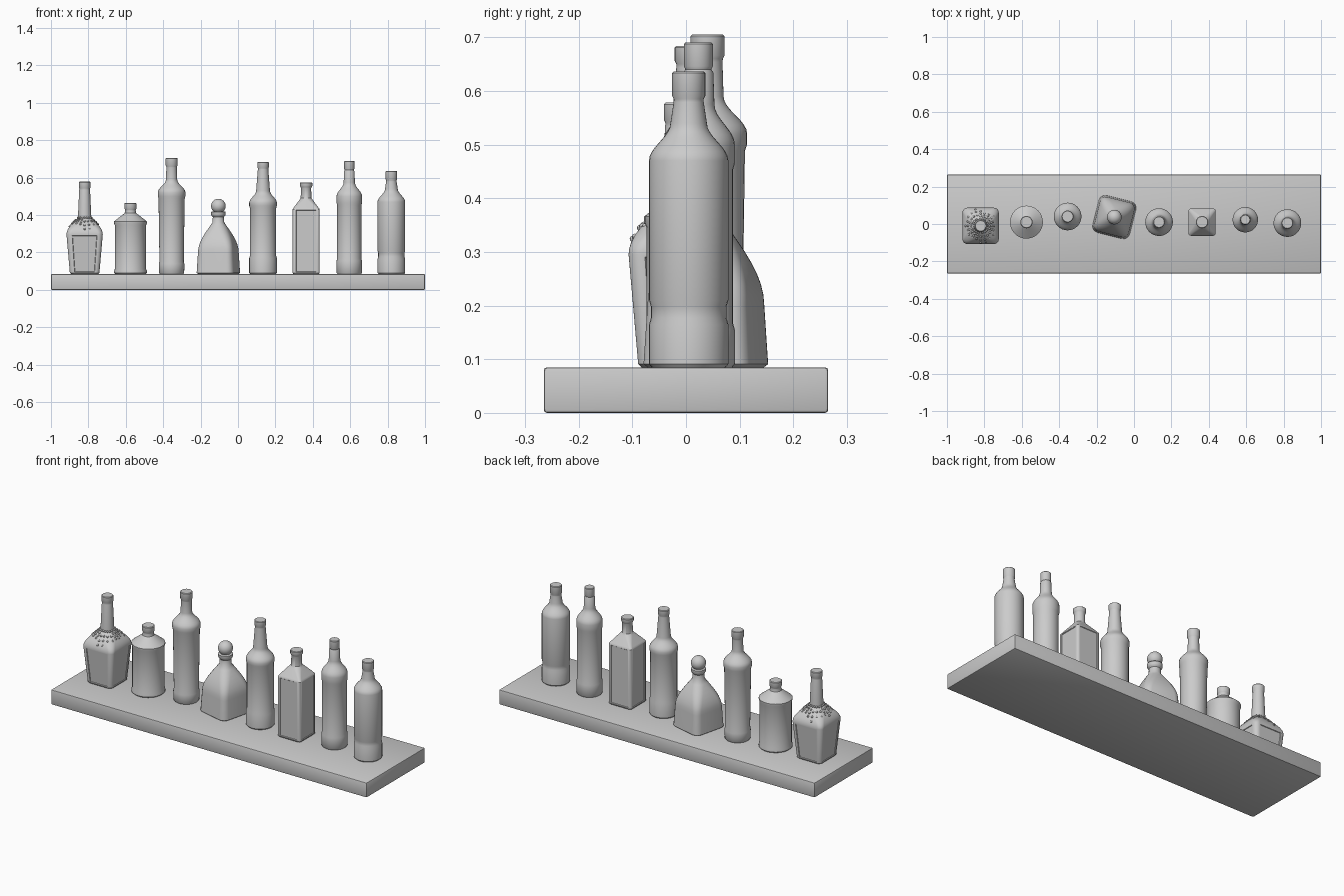
import bpy, bmesh, math, random
from mathutils import Vector

if "Cube" in bpy.data.objects:
    bpy.data.objects.remove(bpy.data.objects["Cube"])

BASE = 0.085
STEPS = 8
QUARTER = math.pi / 2
EDGE = 0.006

grey = bpy.data.materials.new("plain grey")
grey.use_nodes = True
grey.diffuse_color = (0.6, 0.6, 0.6, 1)
grey.node_tree.nodes["Principled BSDF"].inputs["Base Color"].default_value = grey.diffuse_color


def finish(bm, name, location=(0, 0, 0)):
    bmesh.ops.recalc_face_normals(bm, faces=bm.faces[:])
    mesh = bpy.data.meshes.new(name)
    bm.to_mesh(mesh)
    bm.free()
    mesh.materials.append(grey)
    obj = bpy.data.objects.new(name, mesh)
    obj.location = location
    bpy.context.collection.objects.link(obj)
    bpy.ops.object.select_all(action="DESELECT")
    obj.select_set(True)
    bpy.context.view_layer.objects.active = obj
    bpy.ops.object.shade_smooth_by_angle(angle=math.radians(40))
    return obj


# shoulder shapes: fall from one to zero
def sweeping(t):
    return (1 + math.cos(math.pi * t)) / 2


def domed(t):
    return math.cos(QUARTER * t)


def sloped(t):
    return 1 - t


def rounded_square(bm, radius, height, roundness, segments):
    """Ring of vertices; roundness of one gives a circle."""
    ring = []
    for corner in range(4):
        diagonal = (corner + 0.5) * QUARTER
        centre = Vector((math.cos(diagonal), math.sin(diagonal))) * math.sqrt(2) * (1 - roundness)
        for i in range(segments + 1):
            angle = (corner + i / segments) * QUARTER
            point = centre + Vector((math.cos(angle), math.sin(angle))) * roundness
            ring.append(bm.verts.new((point.x * radius, point.y * radius, height)))
    return ring


def bottle(name, x, y, body, shoulder, neck, cap, top, foot=1, waist=None,
           curve=sweeping, corner=1, segments=8, turn=0, panel=0):
    start, end = shoulder
    low_neck, high_neck, cap_bottom = neck

    def side(z):
        return body * (foot + (1 - foot) * (z - BASE) / (start - BASE))

    # foot and body, with an optional recessed band
    rows = [(side(BASE) * 0.93, BASE, corner), (side(BASE + EDGE), BASE + EDGE, corner)]
    if waist:
        low, high = waist
        for z, depth in ((low, 1), (low + 2 * EDGE, 0.95), (high - 2 * EDGE, 0.95), (high, 1)):
            rows.append((side(z) * depth, z, corner))
    # shoulder blends the body's section into a round neck
    for i in range(STEPS + 1):
        t = i / STEPS
        rows.append((low_neck + (body - low_neck) * curve(t),
                     start + (end - start) * t, corner + (1 - corner) * t * t))
    # neck, groove and cap
    rows += [(high_neck, cap_bottom - EDGE, 1), (cap * 0.9, cap_bottom, 1),
             (cap, cap_bottom + EDGE, 1), (cap, top - EDGE / 2, 1), (cap * 0.9, top, 1)]

    bm = bmesh.new()
    rings = [rounded_square(bm, *row, segments) for row in rows]
    for lower, upper in zip(rings, rings[1:]):
        for i in range(len(lower)):
            bm.faces.new((lower[i - 1], lower[i], upper[i], upper[i - 1]))
    bm.faces.new(rings[0])
    bm.faces.new(rings[-1])
    bmesh.ops.remove_doubles(bm, verts=bm.verts[:], dist=EDGE / 1000)
    bmesh.ops.recalc_face_normals(bm, faces=bm.faces[:])
    # sunken panels on the broad flat sides
    if panel:
        sides = [f for f in bm.faces if abs(f.normal.z) < 0.3 and f.calc_area() > 0.01]
        bmesh.ops.inset_individual(bm, faces=sides, thickness=panel)
        bmesh.ops.inset_individual(bm, faces=sides, thickness=EDGE / 2, depth=-EDGE / 2)
    finish(bm, name, (x, y, 0)).rotation_euler.z = math.radians(turn)


# shelf
bm = bmesh.new()
bmesh.ops.create_cube(bm, size=1)
for v in bm.verts:
    v.co = (v.co.x * 2, v.co.y * 0.53, (v.co.z + 0.5) * BASE)
bmesh.ops.bevel(bm, geom=bm.edges[:], offset=EDGE, segments=2, affect="EDGES", profile=0.5)
finish(bm, "shelf")

# square bottle with a dipped wax neck
wax_body, wax_neck, wax_start, wax_end = 0.097, 0.036, 0.295, 0.385
bottle("wax_neck_bottle", x=-0.82, y=-0.01, body=wax_body, shoulder=(wax_start, wax_end),
       neck=(wax_neck, 0.029, 0.54), cap=0.031, top=0.578, foot=0.81, curve=domed,
       corner=0.27, panel=EDGE)

# wax drips running over its shoulders
random.seed(4)
bm = bmesh.new()
drips = 20
for i in range(drips):
    angle = 4 * QUARTER * i / drips
    way = Vector((math.cos(angle), math.sin(angle)))
    way /= math.sqrt(max(abs(way.x), abs(way.y)))
    length = random.uniform(0.3, 0.7)
    for bead in range(4):
        t = 1 - length * bead / 3
        reach = wax_neck + (wax_body - wax_neck) * domed(t)
        spot = way * reach
        height = wax_start + (wax_end - wax_start) * t
        made = bmesh.ops.create_uvsphere(bm, u_segments=8, v_segments=6, radius=EDGE)
        bmesh.ops.translate(bm, verts=made["verts"], vec=(spot.x, spot.y, height))
finish(bm, "wax_drips", (-0.82, -0.01, 0))

# squat flask with raised rims
bottle("squat_bottle", x=-0.575, y=0.01, body=0.088, shoulder=(0.366, 0.41),
       neck=(0.031, 0.028, 0.43), cap=0.033, top=0.464, waist=(0.1, 0.357), curve=sloped)

# tall bottle narrowing towards its foot
bottle("tapered_bottle", x=-0.355, y=0.04, body=0.074, shoulder=(0.52, 0.59),
       neck=(0.03, 0.028, 0.66), cap=0.032, top=0.705, foot=0.91, waist=(0.14, 0.5))

# domed bottle with chamfered corners, collar and ball stopper
bottle("domed_bottle", x=-0.105, y=0.037, body=0.096, shoulder=(0.2, 0.36),
       neck=(0.032, 0.03, 0.395), cap=0.039, top=0.42, foot=1.07, curve=domed,
       corner=0.35, segments=4, turn=-14)
bm = bmesh.new()
bmesh.ops.create_uvsphere(bm, u_segments=32, v_segments=16, radius=0.039)
finish(bm, "ball_stopper", (-0.105, 0.037, 0.448))

# round bottle with a long tapered neck
bottle("long_neck_bottle", x=0.134, y=0.01, body=0.074, shoulder=(0.465, 0.53),
       neck=(0.037, 0.028, 0.65), cap=0.031, top=0.684, waist=(0.17, 0.45))

# square bottle with sloped shoulders and a flared lip
bottle("square_bottle", x=0.364, y=0.01, body=0.073, shoulder=(0.43, 0.49),
       neck=(0.029, 0.027, 0.55), cap=0.033, top=0.575, curve=sloped, corner=0.2, panel=EDGE)

# slim bottle with a recessed label band
bottle("banded_bottle", x=0.595, y=0.023, body=0.068, shoulder=(0.5, 0.575),
       neck=(0.03, 0.028, 0.64), cap=0.027, top=0.69, waist=(0.155, 0.465))

# plain round bottle with a shallow groove near the foot
bottle("plain_bottle", x=0.82, y=0.005, body=0.074, shoulder=(0.47, 0.54),
       neck=(0.034, 0.028, 0.585), cap=0.031, top=0.636, waist=(0.165, 0.21))
